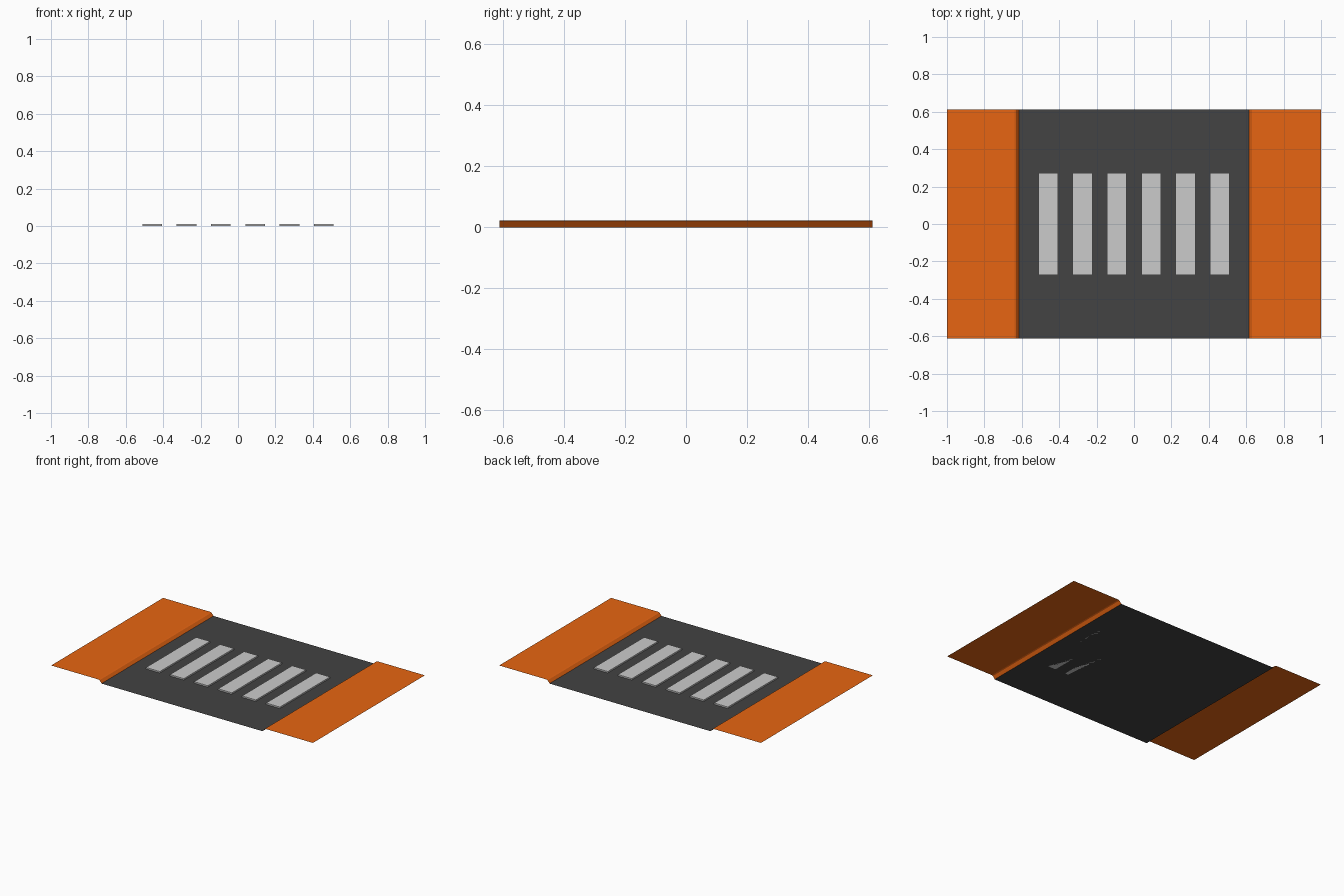
import bpy

if "Cube" in bpy.data.objects:
    bpy.data.objects.remove(bpy.data.objects["Cube"])

HALF_Y = 0.611
KERB_H = 0.022


def material(name, rgb):
    m = bpy.data.materials.new(name)
    m.diffuse_color = (*rgb, 1)
    m.use_nodes = True
    m.node_tree.nodes["Principled BSDF"].inputs["Base Color"].default_value = m.diffuse_color
    return m


orange = material("paving_orange", (0.8, 0.13, 0.006))
asphalt = material("asphalt_dark", (0.056, 0.056, 0.056))
paint = material("paint_grey", (0.56, 0.56, 0.56))


def sheet(name, profile, mat):
    """Open strip: an x-z profile swept along y."""
    n = len(profile)
    verts = [(x, y, z) for y in (-HALF_Y, HALF_Y) for x, z in profile]
    faces = [(i, i + 1, n + i + 1, n + i) for i in range(n - 1)]
    mesh = bpy.data.meshes.new(name)
    mesh.from_pydata(verts, [], faces)
    mesh.materials.append(mat)
    ob = bpy.data.objects.new(name, mesh)
    bpy.context.collection.objects.link(ob)
    return ob


# Road surface
sheet("road", [(-0.615, 0), (0.615, 0)], asphalt)

# Raised pavements with a chamfered kerb facing the road
kerb = [(-1, KERB_H), (-0.638, KERB_H), (-0.63, 0.019), (-0.615, 0)]
sheet("pavement_left", kerb, orange)
sheet("pavement_right", [(-x, z) for x, z in reversed(kerb)], orange)

# Six thin painted crossing stripes
for i in range(6):
    bpy.ops.mesh.primitive_cube_add(size=1, location=((i - 2.5) * 0.1835, 0, 0.005))
    stripe = bpy.context.object
    stripe.name = f"crossing_stripe_{i + 1}"
    stripe.scale = (0.105, 0.546, 0.01)
    stripe.data.materials.append(paint)
